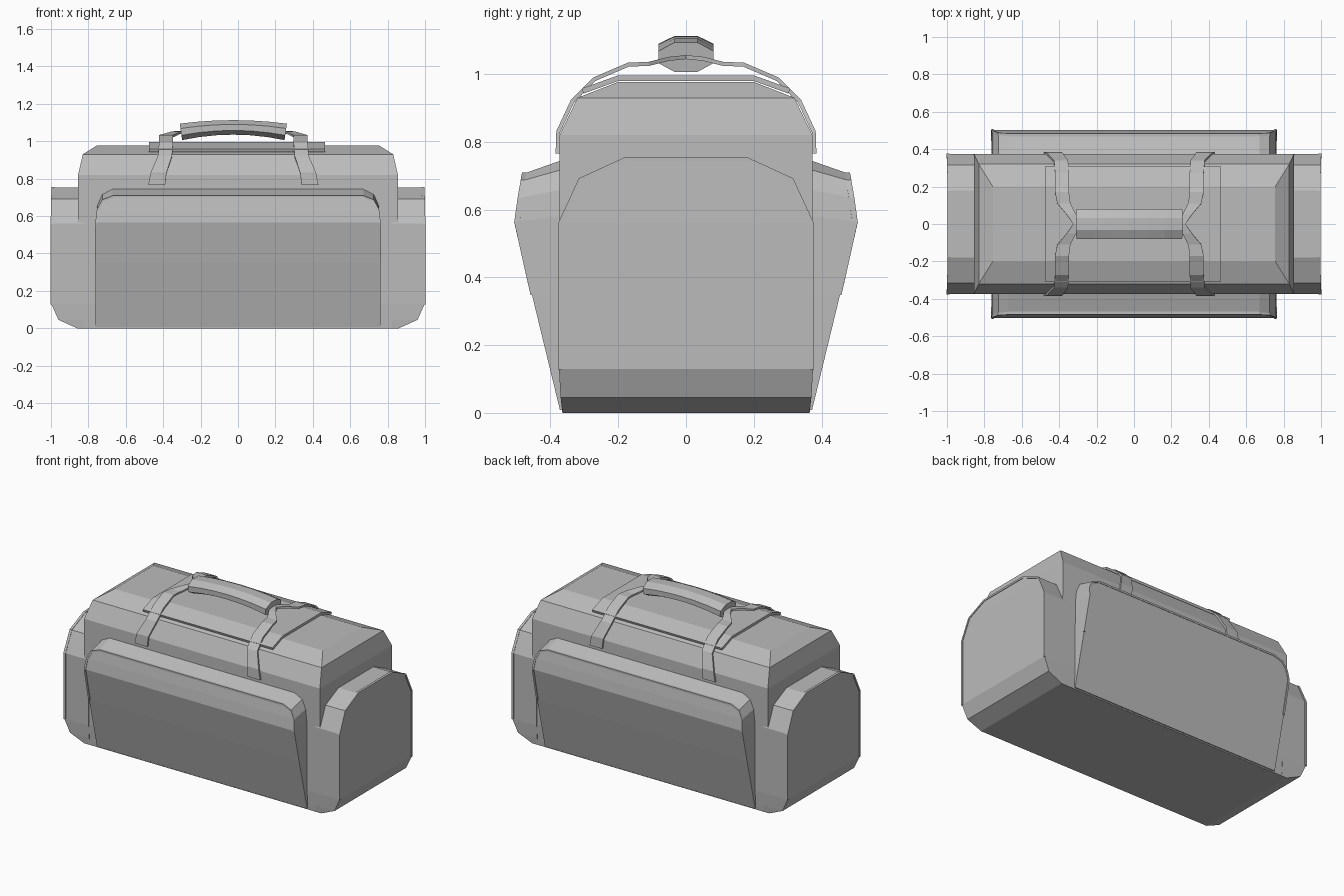
import bpy
import bmesh
from math import cos, sin, pi
from mathutils import Vector

default = bpy.data.objects.get("Cube")
if default:
    bpy.data.objects.remove(default, do_unlink=True)

fabric = bpy.data.materials.new("grey_fabric")
fabric.use_nodes = True
GREY = (0.5, 0.5, 0.5, 1)
fabric.diffuse_color = GREY
fabric.node_tree.nodes["Principled BSDF"].inputs["Base Color"].default_value = GREY


def loft(name, rings):
    """Skin closed rings of points and cap both ends."""
    bm = bmesh.new()
    loops = [[bm.verts.new(p) for p in ring] for ring in rings]
    n = len(loops[0])
    for a, b in zip(loops, loops[1:]):
        for i in range(n):
            j = (i + 1) % n
            bm.faces.new((a[i], a[j], b[j], b[i]))
    bm.faces.new(loops[0])
    bm.faces.new(loops[-1])
    bmesh.ops.recalc_face_normals(bm, faces=bm.faces)
    mesh = bpy.data.meshes.new(name)
    bm.to_mesh(mesh)
    bm.free()
    mesh.materials.append(fabric)
    obj = bpy.data.objects.new(name, mesh)
    bpy.context.collection.objects.link(obj)
    return obj


def block(name, rows):
    """Stack of rectangles: half width, half depth, height."""
    return loft(name, [[(-x, -y, z), (x, -y, z), (x, y, z), (-x, y, z)]
                       for x, y, z in rows])


def sweep(name, path, side, sections):
    """Carry flat sections (side, normal offsets) along a path."""
    path, side = [Vector(p) for p in path], Vector(side)
    rings = []
    for i, p in enumerate(path):
        tangent = path[min(i + 1, len(path) - 1)] - path[max(i - 1, 0)]
        normal = side.cross(tangent).normalized()
        rings.append([p + side * a + normal * b for a, b in sections[i]])
    return loft(name, rings)


def strip(width, thick):
    w, t = width / 2, thick / 2
    return [(-w, -t), (w, -t), (w, t), (-w, t)]


def pocket(name, rows, inner, place, out, seam_from):
    """Pocket with rows of half width, height, depth, back height, plus a piped rim."""
    loft(name, [[place(-u, d, z), place(u, d, z), place(u, inner, zb), place(-u, inner, zb)]
                for u, z, d, zb in rows])
    half = [(u - 0.003, d - 0.004, z - 0.002) for u, z, d, zb in rows[seam_from:]]
    rim = half + [(-u, d, z) for u, d, z in reversed(half)]
    sweep(name + "_piping", [place(*p) for p in rim], out, [strip(0.016, 0.012)] * len(rim))


# Main bag body with a hipped top
block("bag_body", [(0.86, 0.365, 0), (0.86, 0.373, 0.13), (0.855, 0.373, 0.82),
                   (0.83, 0.32, 0.93), (0.755, 0.2, 0.977)])

# Slanted pockets on the front and back
side_rows = [(0.762, 0.008, 0.372, 0.008), (0.762, 0.35, 0.455, 0.35),
             (0.76, 0.565, 0.503, 0.58), (0.752, 0.635, 0.493, 0.66),
             (0.725, 0.685, 0.484, 0.72), (0.67, 0.706, 0.48, 0.748)]
for label, s in (("front", -1), ("back", 1)):
    pocket(label + "_pocket", side_rows, 0.36,
           lambda u, d, z, s=s: (u, s * d, z), (0, s, 0), 1)

# Rounded pockets on both ends
end_rows = [(0.365, 0, 0.86, 0), (0.37, 0.045, 0.96, 0.045), (0.375, 0.13, 0.998, 0.13),
            (0.375, 0.56, 0.998, 0.56), (0.315, 0.69, 0.995, 0.69),
            (0.18, 0.752, 0.993, 0.752)]
for label, s in (("left", 1), ("right", -1)):
    pocket(label + "_end_pocket", end_rows, 0.82,
           lambda u, d, z, s=s: (s * d, u, z), (s, 0, 0), 2)

# Folded flap over the zip
flap_path = [(-0.005, -0.305, 0.95), (-0.005, -0.2, 0.988),
             (-0.005, 0.2, 0.988), (-0.005, 0.305, 0.95)]
sweep("top_flap", flap_path, (1, 0, 0), [strip(0.94, 0.016)] * 4)

# Carry straps, each rising from both sides to the grip
MID = -0.025
strap_half = [(0.41, -0.379, 0.765, 0.09), (0.4, -0.377, 0.83, 0.085),
              (0.365, -0.335, 0.92, 0.075), (0.36, -0.27, 0.985, 0.075),
              (0.36, -0.17, 1.028, 0.075), (0.35, -0.11, 1.03, 0.07),
              (0.31, -0.05, 1.045, 0.05)]
strap = strap_half + [(0.28, 0, 1.05, 0.04)] + [
    (x, -y, z, w) for x, y, z, w in reversed(strap_half)]
for label, s in (("left", 1), ("right", -1)):
    sweep(label + "_strap", [(MID + s * x, y, z) for x, y, z, w in strap], (1, 0, 0),
          [strip(w, 0.012) for x, y, z, w in strap])

# Arched padded grip
SEGMENTS, SIDES = 6, 8
grip_path, grip_sections = [], []
for i in range(SEGMENTS + 1):
    t = 2 * i / SEGMENTS - 1
    arch = 1 - t * t
    grip_path.append((MID + 0.28 * t, 0, 1.05 + 0.024 * arch))
    grip_sections.append([(0.083 * cos(2 * pi * (k + 0.5) / SIDES) * 1.05,
                           (0.048 - 0.006 * arch) * sin(2 * pi * (k + 0.5) / SIDES))
                          for k in range(SIDES)])
sweep("grip", grip_path, (0, 1, 0), grip_sections)
